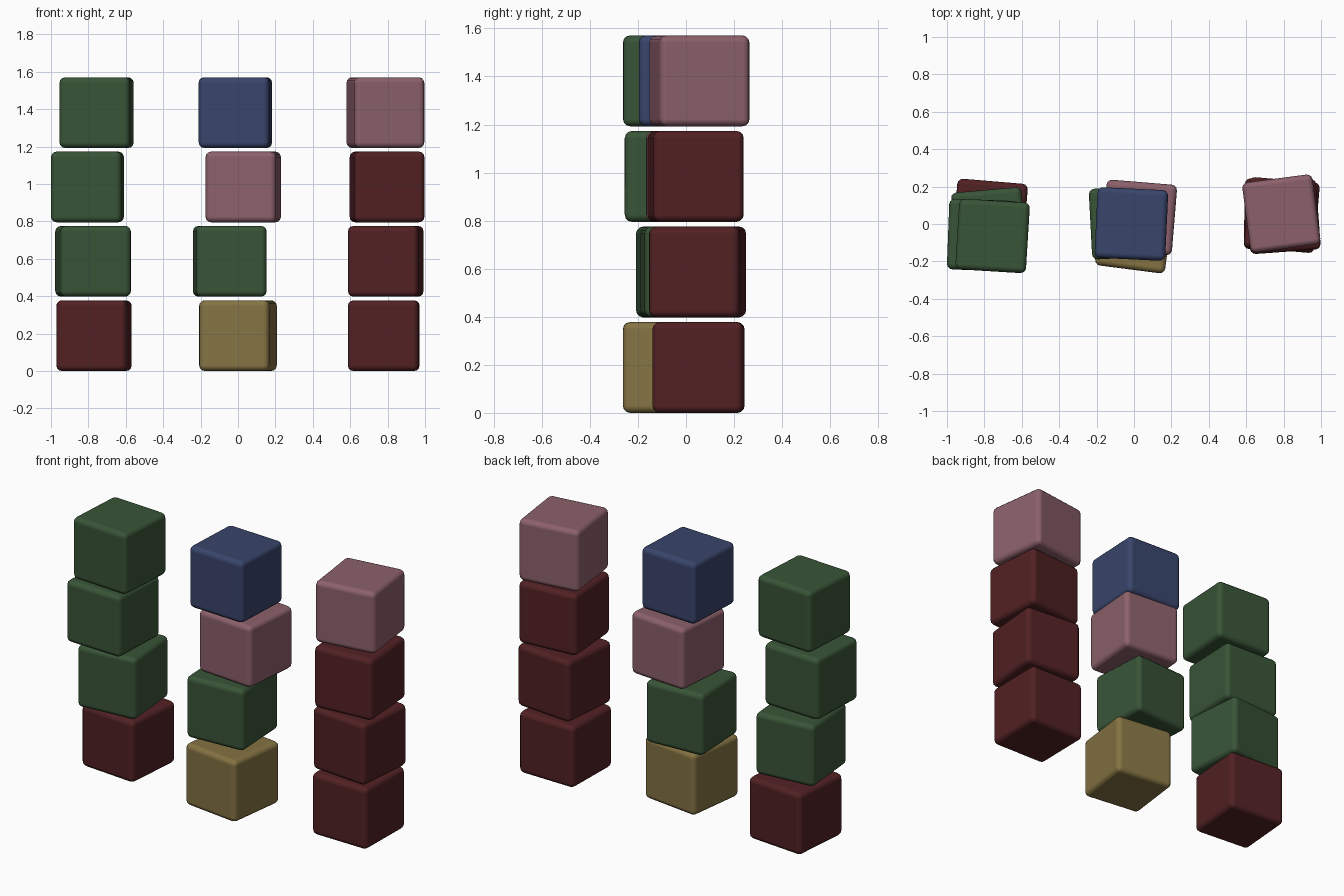
import bpy
from math import radians

cube = bpy.data.objects.get("Cube")
if cube:
    bpy.data.objects.remove(cube, do_unlink=True)

SIZE, PITCH, ROUND = 0.378, 0.3975, 0.03


def material(name, rgb):
    mat = bpy.data.materials.new(name)
    mat.use_nodes = True
    mat.diffuse_color = (*rgb, 1)
    mat.node_tree.nodes["Principled BSDF"].inputs["Base Color"].default_value = (*rgb, 1)
    return mat


MATS = {
    "green": material("green", (0.040, 0.089, 0.038)),
    "red": material("dark red", (0.084, 0.015, 0.017)),
    "yellow": material("ochre yellow", (0.233, 0.171, 0.055)),
    "blue": material("navy blue", (0.040, 0.059, 0.147)),
    "pink": material("dusty pink", (0.264, 0.119, 0.147)),
}


def block(name, colour, x, y, level, turn):
    """One rounded cube, turned about z by some degrees."""
    bpy.ops.mesh.primitive_cube_add(
        size=SIZE, location=(x, y, SIZE / 2 + level * PITCH), rotation=(0, 0, radians(turn)))
    ob = bpy.context.object
    ob.name = name
    ob.data.materials.append(MATS[colour])
    bpy.ops.object.shade_smooth_by_angle(angle=radians(40))
    bevel = ob.modifiers.new("rounded edges", "BEVEL")
    bevel.width = ROUND
    bevel.segments = 3
    bevel.harden_normals = True


# Each stack from the bottom up: colour, x, y, turn
STACKS = {
    "right_stack": [("red", -0.77, 0.04, -4.8), ("green", -0.775, -0.006, 5),
                    ("green", -0.805, -0.06, -2.2), ("green", -0.756, -0.064, -3.5)],
    "middle_stack": [("yellow", 0.0, -0.055, -7.3), ("green", -0.044, 0.008, 3),
                     ("pink", 0.028, 0.035, -4.7), ("blue", -0.014, 0.0, -2.7)],
    "left_stack": [("red", 0.779, 0.052, -1), ("red", 0.79, 0.048, -5),
                   ("red", 0.797, 0.04, 4.2), ("pink", 0.788, 0.056, 7.5)],
}

for stack, blocks in STACKS.items():
    for level, (colour, x, y, turn) in enumerate(blocks):
        block(f"{stack}_block_{level + 1}", colour, x, y, level, turn)
